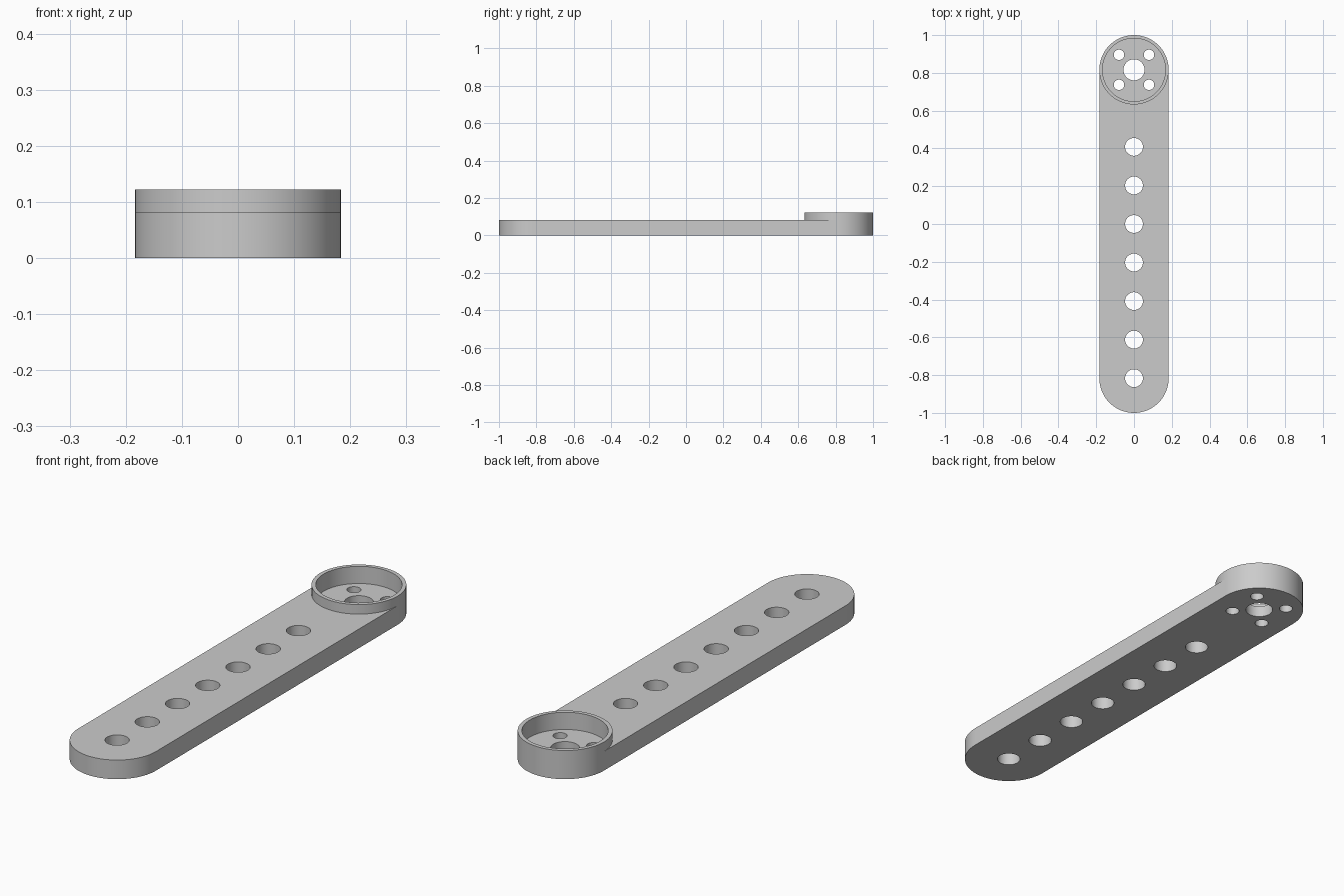
import bpy, bmesh, math

cube = bpy.data.objects.get("Cube")
if cube:
    bpy.data.objects.remove(cube, do_unlink=True)

R = 0.1837            # end radius and half width
HUB_Y = 0.8163        # centre of each rounded end
BEAM_TOP, RIM_TOP, FLOOR = 0.0816, 0.1224, 0.049
POCKET_R = 0.167
SEGS = 64

grey = bpy.data.materials.new("plain grey")
grey.use_nodes = True
grey.diffuse_color = (0.6, 0.6, 0.6, 1)
grey.node_tree.nodes["Principled BSDF"].inputs["Base Color"].default_value = (0.6, 0.6, 0.6, 1)


def arc(cy, r, start, end, n, cx=0):
    step = (end - start) / n
    return [(cx + r * math.cos(start + step * i), cy + r * math.sin(start + step * i))
            for i in range(n + 1)]


def circle(cx, cy, r):
    return arc(cy, r, 0, math.tau, SEGS, cx)[:-1]


def add_prism(bm, outline, z0, z1):
    low = [bm.verts.new((x, y, z0)) for x, y in outline]
    face = bm.faces.new(low)
    ext = bmesh.ops.extrude_face_region(bm, geom=[face], use_keep_orig=True)
    for v in ext["geom"]:
        if isinstance(v, bmesh.types.BMVert):
            v.co.z = z1


def finish(name, bm):
    bmesh.ops.recalc_face_normals(bm, faces=bm.faces)
    mesh = bpy.data.meshes.new(name)
    bm.to_mesh(mesh)
    bm.free()
    mesh.materials.append(grey)
    obj = bpy.data.objects.new(name, mesh)
    bpy.context.collection.objects.link(obj)
    return obj


def activate(obj):
    bpy.ops.object.select_all(action='DESELECT')
    obj.select_set(True)
    bpy.context.view_layer.objects.active = obj


def cut(obj, cutter):
    cutter.hide_render = True
    activate(obj)
    mod = obj.modifiers.new("cut", 'BOOLEAN')
    mod.operation = 'DIFFERENCE'
    mod.solver = 'EXACT'
    mod.object = cutter
    bpy.ops.object.modifier_apply(modifier=mod.name)
    bpy.data.objects.remove(cutter, do_unlink=True)


# Flat beam with two rounded ends
bm = bmesh.new()
half = SEGS // 2
add_prism(bm, arc(HUB_Y, R, 0, math.pi, half) + arc(-HUB_Y, R, math.pi, math.tau, half),
          0, BEAM_TOP)
beam = finish("beam", bm)

# Round pocket in the hub end
bm = bmesh.new()
add_prism(bm, circle(0, HUB_Y, POCKET_R), FLOOR, RIM_TOP + 0.1)
cut(beam, finish("pocket_cutter", bm))

# Through holes: row along the beam, hub centre and four screw holes
bm = bmesh.new()
holes = [(0, -HUB_Y + HUB_Y / 4 * i, 0.0472) for i in range(7)]
holes.append((0, HUB_Y, 0.0558))
holes += [(sx * 0.0794, HUB_Y + sy * 0.0794, 0.0275) for sx in (-1, 1) for sy in (-1, 1)]
for x, y, r in holes:
    add_prism(bm, circle(x, y, r), -0.1, RIM_TOP + 0.1)
cut(beam, finish("hole_cutter", bm))

# Raised rim around the pocket, open underneath where it meets the beam
bm = bmesh.new()
loops = [[bm.verts.new((x, y, z)) for x, y in circle(0, HUB_Y, r)]
         for r, z in ((R, BEAM_TOP), (R, RIM_TOP), (POCKET_R, RIM_TOP), (POCKET_R, BEAM_TOP))]
for a, b in zip(loops, loops[1:]):
    for i in range(SEGS):
        j = (i + 1) % SEGS
        bm.faces.new((a[i], a[j], b[j], b[i]))
# Underside of the rim, only where it overhangs the beam top
rim = finish("hub_rim", bm)

for obj in (beam, rim):
    activate(obj)
    bpy.ops.object.shade_smooth_by_angle(angle=math.radians(30))
